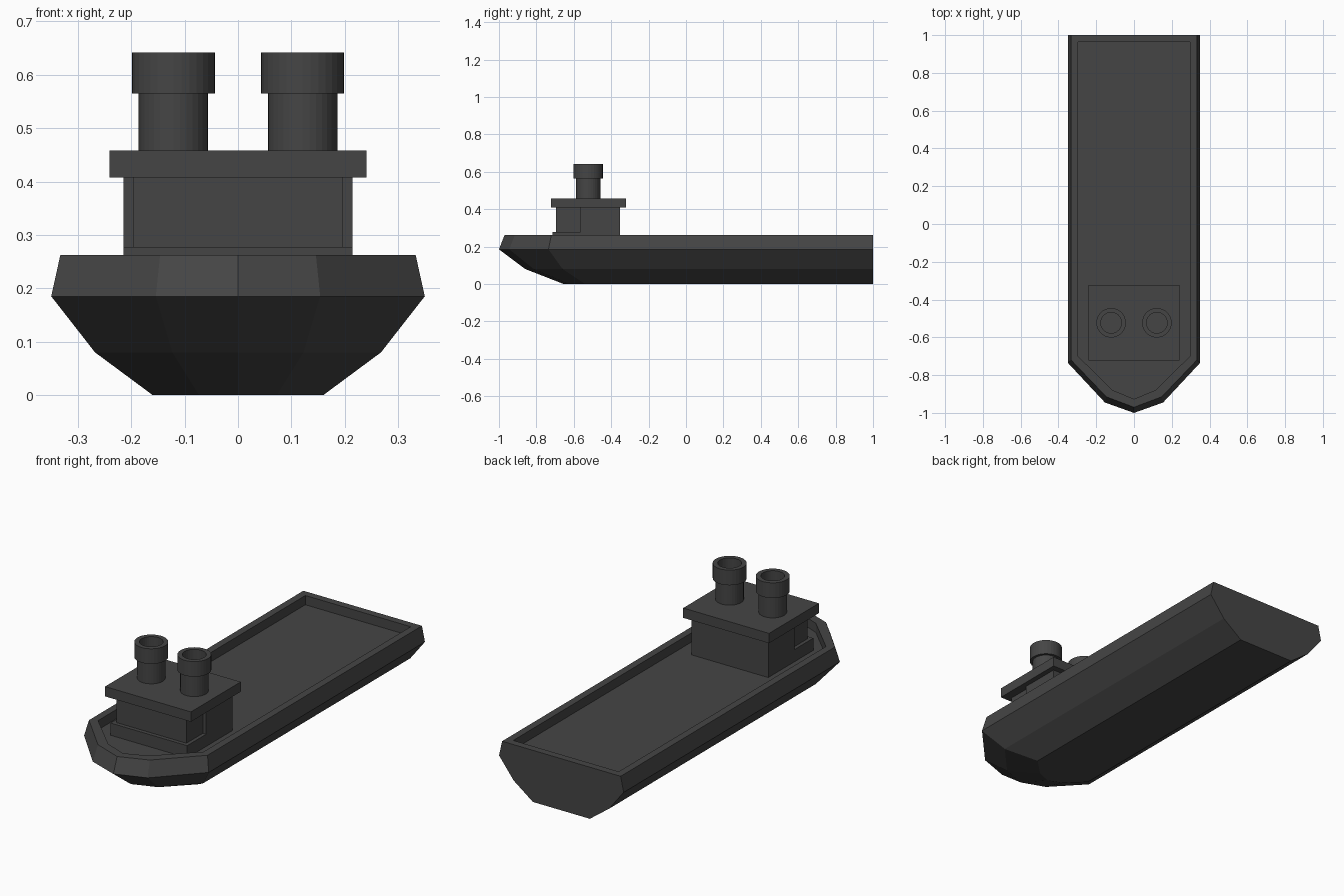
import bpy, bmesh, math

if "Cube" in bpy.data.objects:
    bpy.data.objects.remove(bpy.data.objects["Cube"])

dark = bpy.data.materials.new("dark_grey")
dark.diffuse_color = (0.06, 0.06, 0.06, 1)
dark.use_nodes = True
dark.node_tree.nodes["Principled BSDF"].inputs["Base Color"].default_value = dark.diffuse_color


def finish(name, bm):
    bmesh.ops.recalc_face_normals(bm, faces=bm.faces)
    mesh = bpy.data.meshes.new(name)
    bm.to_mesh(mesh)
    bm.free()
    mesh.materials.append(dark)
    obj = bpy.data.objects.new(name, mesh)
    bpy.context.collection.objects.link(obj)
    return obj


def box(name, half_x, y0, y1, z0, z1):
    bm = bmesh.new()
    bmesh.ops.create_cube(bm, size=1)
    for v in bm.verts:
        v.co = (v.co.x * 2 * half_x, (y0 + y1) / 2 + v.co.y * (y1 - y0),
                (z0 + z1) / 2 + v.co.z * (z1 - z0))
    return finish(name, bm)


def bridge(bm, a, b):
    n = len(a)
    for i in range(n):
        j = (i + 1) % n
        bm.faces.new((a[i], a[j], b[j], b[i]))


# Hull rings: z, stern y, side half width, side corner y, bow corner x, y, bow tip y
LEVELS = [
    (0.0, 1.0, 0.16, -0.54, 0.073, -0.625, -0.655),
    (0.08, 1.0, 0.268, -0.66, 0.123, -0.815, -0.86),
    (0.185, 1.0, 0.35, -0.735, 0.154, -0.945, -1.0),
    (0.262, 1.0, 0.333, -0.72, 0.146, -0.915, -0.97),
    (0.262, 0.963, 0.296, -0.70, 0.113, -0.88, -0.926),
    (0.215, 0.963, 0.296, -0.70, 0.113, -0.88, -0.926),
]
bm = bmesh.new()
rings = []
for z, stern, w, cy, bx, by, tip in LEVELS:
    half = [(w, stern), (w, cy), (bx, by)]
    outline = half + [(0, tip)] + [(-x, y) for x, y in reversed(half)]
    rings.append([bm.verts.new((x, y, z)) for x, y in outline])
for a, b in zip(rings, rings[1:]):
    bridge(bm, a, b)
bm.faces.new(rings[0])   # bottom
bm.faces.new(rings[-1])  # sunken deck
finish("hull", bm)

# Deckhouse: rear block, recessed front, low sill and overhanging roof
box("cabin_rear", 0.215, -0.563, -0.353, 0.215, 0.408)
box("cabin_front", 0.197, -0.695, -0.563, 0.215, 0.408)
box("cabin_sill", 0.215, -0.715, -0.563, 0.215, 0.277)
box("cabin_roof", 0.241, -0.722, -0.322, 0.408, 0.458)

# Hollow funnels with a wider collar
PROFILE = [(0.065, 0.458), (0.065, 0.565), (0.078, 0.565), (0.078, 0.642),
           (0.055, 0.642), (0.055, 0.565)]
SIDES = 32
for side, label in ((-1, "left"), (1, "right")):
    bm = bmesh.new()
    rings = []
    for r, z in PROFILE:
        rings.append([bm.verts.new((side * 0.121 + r * math.cos(math.tau * i / SIDES),
                                    -0.523 + r * math.sin(math.tau * i / SIDES), z))
                      for i in range(SIDES)])
    for a, b in zip(rings, rings[1:]):
        bridge(bm, a, b)
    bm.faces.new(rings[0])
    bm.faces.new(rings[-1])
    finish("funnel_" + label, bm)
